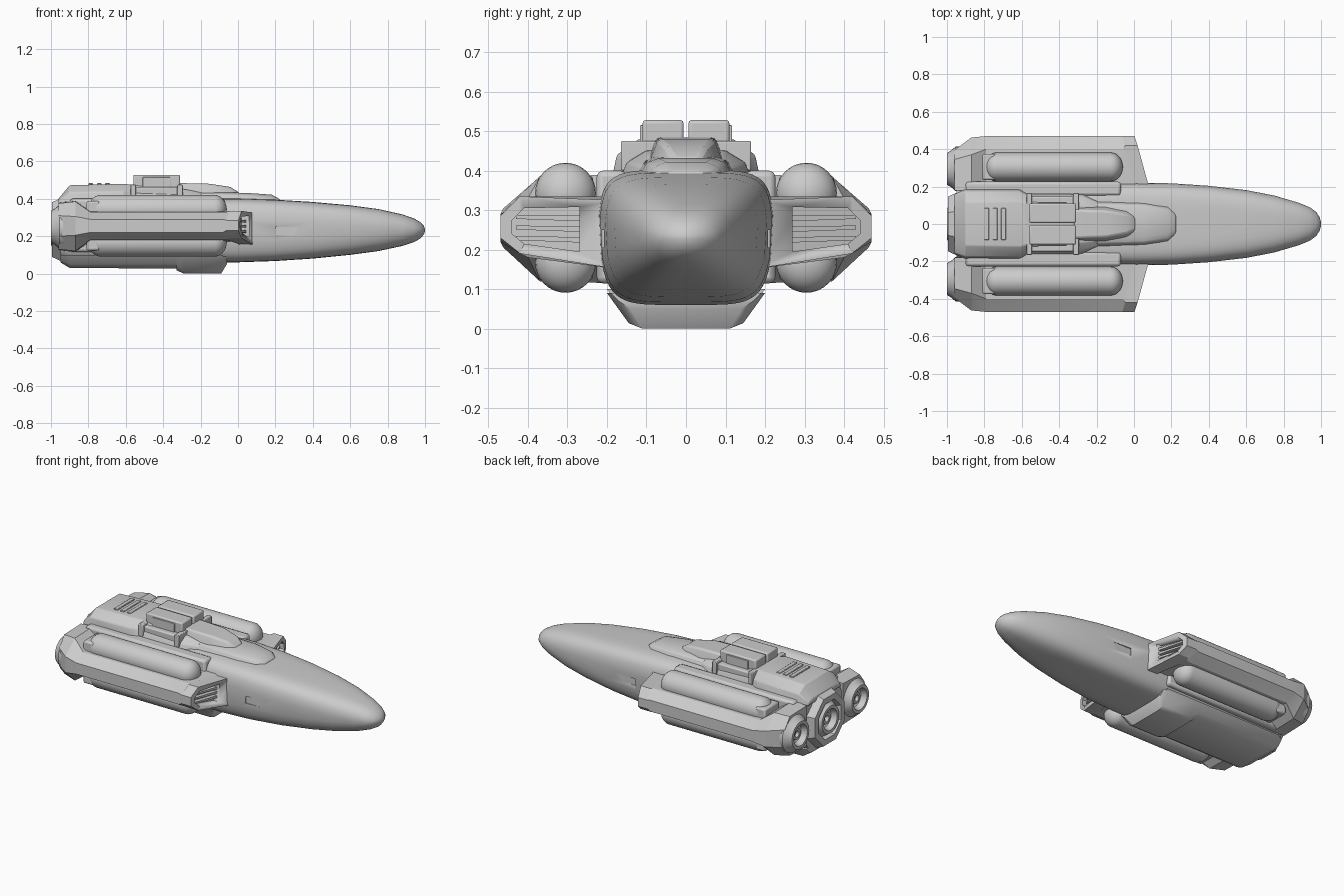
import bpy, bmesh, math

if "Cube" in bpy.data.objects:
    bpy.data.objects.remove(bpy.data.objects["Cube"])

def finish(name, bm, mirror=False, bevel=0, angle=35):
    bmesh.ops.remove_doubles(bm, verts=bm.verts, dist=1e-5)
    bmesh.ops.recalc_face_normals(bm, faces=bm.faces)
    me = bpy.data.meshes.new(name)
    bm.to_mesh(me)
    bm.free()
    ob = bpy.data.objects.new(name, me)
    bpy.context.collection.objects.link(ob)
    bpy.ops.object.select_all(action='DESELECT')
    ob.select_set(True)
    bpy.context.view_layer.objects.active = ob
    bpy.ops.object.shade_smooth_by_angle(angle=math.radians(angle))
    if bevel:
        b = ob.modifiers.new("bevel", 'BEVEL')
        b.width, b.segments, b.limit_method = bevel, 2, 'ANGLE'
    if mirror:
        m = ob.modifiers.new("mirror", 'MIRROR')
        m.use_axis = (False, True, False)
    return ob

def loft(name, rings, **kw):
    bm = bmesh.new()
    vs = [[bm.verts.new(p) for p in r] for r in rings]
    n = len(vs[0])
    for a, b in zip(vs, vs[1:]):
        for i in range(n):
            bm.faces.new((a[i], a[(i + 1) % n], b[(i + 1) % n], b[i]))
    bm.faces.new(vs[0])
    bm.faces.new(vs[-1][::-1])
    return finish(name, bm, **kw)

def box(name, x, y, z, **kw):
    ring = lambda X: [(X, y[0], z[0]), (X, y[1], z[0]), (X, y[1], z[1]), (X, y[0], z[1])]
    return loft(name, [ring(x[0]), ring(x[1])], **kw)

def lathe(name, prof, cy, cz, seg=32, turn=0, **kw):
    ring = lambda x, r: [(x, cy + r * math.cos(2 * math.pi * (i + turn) / seg),
                          cz + r * math.sin(2 * math.pi * (i + turn) / seg)) for i in range(seg)]
    return loft(name, [ring(*p) for p in prof], **kw)

def sym(x, half):
    """Ring from a right-hand half profile, reflected about y = 0."""
    return [(x, y, z) for y, z in half] + [(x, -y, z) for y, z in half[::-1]]

def cut(ob, cutter):
    cutter.hide_render = True
    cutter.hide_viewport = False
    cutter.display_type = 'WIRE'
    m = ob.modifiers.new("cut", 'BOOLEAN')
    m.operation, m.object, m.solver = 'DIFFERENCE', cutter, 'EXACT'
    ob.modifiers.move(len(ob.modifiers) - 1, 0)

# Fuselage: x, half width, bottom, top, squareness
def hull_ring(x, w, lo, hi, n, seg=48):
    pts = []
    for i in range(seg):
        a = 2 * math.pi * (i + .5) / seg
        c, s = math.cos(a), math.sin(a)
        u = math.copysign(abs(c) ** (2 / n), c)
        v = math.copysign(abs(s) ** (2 / n), s)
        taper = 1 - .14 * max(0, -v) - .06 * max(0, v)
        pts.append((x, w * u * taper, (lo + hi) / 2 + (hi - lo) / 2 * v))
    return pts

hull = loft("fuselage", [hull_ring(*s) for s in (
    (-.95, .19, .08, .39, 5), (-.90, .215, .06, .40, 5), (0, .226, .06, .402, 5),
    (.2, .222, .067, .395, 4.8), (.4, .208, .08, .383, 4.4), (.6, .184, .1, .365, 3.8),
    (.75, .154, .12, .345, 3.3), (.88, .115, .148, .316, 2.8), (.94, .09, .168, .295, 2.5),
    (.975, .064, .187, .275, 2.2), (.993, .035, .208, .256, 2), (1, .01, .226, .238, 2))])
# Shallow side recesses
for s in (1, -1):
    cut(hull, box("side_recess_cutter", (.2, .56), sorted((s * .207, s * .3)), (.205, .25)))

# Upper deck, stepping down toward the nose
loft("upper_deck", [sym(x, h) for x, h in (
    (-.96, ((.16, .37), (.155, .39), (.11, .40))),
    (-.90, ((.19, .37), (.175, .435), (.115, .472))),
    (-.61, ((.19, .37), (.175, .44), (.12, .48))),
    (-.57, ((.17, .37), (.15, .43), (.11, .475))),
    (-.28, ((.17, .37), (.15, .42), (.10, .45))),
    (-.18, ((.12, .37), (.11, .41), (.09, .43))))], bevel=.006)
loft("dorsal_ridge", [sym(x, h) for x, h in (
    (-.32, ((.10, .38), (.095, .43), (.075, .484))),
    (-.15, ((.10, .38), (.09, .43), (.07, .480))),
    (-.04, ((.09, .38), (.075, .42), (.05, .463))),
    (.01, ((.07, .38), (.05, .41), (.03, .43))))], bevel=.01)
loft("dorsal_fairing", [sym(x, h) for x, h in (
    (-.2, ((.13, .38), (.105, .425), (.08, .437))),
    (.05, ((.12, .38), (.10, .42), (.07, .431))),
    (.18, ((.10, .38), (.08, .41), (.05, .422))),
    (.225, ((.06, .38), (.05, .393), (.03, .397))))], bevel=.01)
for i in range(3):
    box("deck_vent", (-.80 + i * .045, -.775 + i * .045), (-.085, .085), (.46, .483), bevel=.003)

# Roof unit: twin blocks, side cheeks and cross bands
box("roof_block", (-.56, -.31), (.006, .11), (.42, .528), mirror=True, bevel=.008)
box("roof_cheek", (-.55, -.32), (.09, .148), (.40, .462), mirror=True, bevel=.008)
for x in (-.575, -.325):
    box("roof_bracket", (x, x + .03), (.02, .165), (.40, .475), mirror=True, bevel=.004)
box("roof_band", (-.51, -.36), (.02, .117), (.44, .515), mirror=True, bevel=.003)

# Keel with deeper front block
loft("keel", [sym(x, h) for x, h in (
    (-.95, ((.17, .10), (.14, .07), (.11, .06))),
    (-.90, ((.20, .10), (.165, .05), (.13, .03))),
    (-.08, ((.20, .10), (.165, .05), (.13, .025))))])
loft("keel_block", [sym(x, h) for x, h in (
    (-.33, ((.20, .09), (.16, .04), (.13, .018))),
    (-.29, ((.20, .09), (.145, .014), (.11, 0))),
    (-.09, ((.20, .09), (.145, .014), (.11, 0))),
    (-.06, ((.19, .09), (.17, .07), (.14, .05))))])

# Side sponsons ending in flared engine housings
front = ((.18, .325), (.42, .335), (.47, .285), (.47, .23), (.42, .19), (.18, .152))
mid = ((.18, .335), (.40, .33), (.47, .29), (.47, .22), (.40, .18), (.18, .17))
flare = ((.18, .39), (.37, .385), (.462, .305), (.462, .205), (.37, .12), (.18, .115))
tail = ((.18, .38), (.345, .375), (.395, .31), (.395, .2), (.345, .13), (.18, .125))
sect = lambda x, prof: [(x, y, z) for y, z in prof]
slant = lambda x0, prof: [(x0 - max(0, y - .22) * .33, y, z) for y, z in prof]
wing = loft("sponson", [sect(-.96, tail), sect(-.87, flare), sect(-.79, mid),
                        slant(.0, mid), slant(.02, front), slant(.085, front)],
            mirror=True, angle=20)
mouth = ((.27, .308), (.41, .305), (.44, .275), (.44, .24), (.41, .215), (.27, .195))
cut(wing, loft("intake_cutter", [slant(.035, mouth), slant(.2, mouth)]))
for i in range(3):
    z = .218 + i * .027
    loft("intake_slat", [slant(.03, ((.265, z), (.43, z + .006), (.43, z + .016), (.265, z + .014))),
                         slant(.06, ((.265, z), (.43, z + .006), (.43, z + .016), (.265, z + .014)))],
         mirror=True)
box("shoulder", (-.9, -.07), (.15, .226), (.115, .40), mirror=True, bevel=.015)

# Long rounded tanks above and below each sponson
def tank_profile(x0, x1, r, e, steps=7):
    q = [math.pi / 2 * i / steps for i in range(steps + 1)]
    back = [(x0 + e * (1 - math.sin(a)), max(.003, r * math.cos(a))) for a in q[::-1]]
    nose = [(x1 - e * (1 - math.sin(a)), max(.003, r * math.cos(a))) for a in q]
    return back + nose

for label, z in (("upper", .343), ("lower", .168)):
    lathe(label + "_tank", tank_profile(-.8, -.06, .077, .065), .305, z, mirror=True)
    box(label + "_tank_clamp", (-.81, -.74), (.235, .375), sorted((.255, z + (.045 if z > .25 else -.045))),
        mirror=True, bevel=.01)

# Engines: side nozzles, centre collar and centre nozzle
nozzle = [(-.88, .125), (-.955, .118), (-.975, .10), (-1, .085), (-1, .066), (-.965, .055),
          (-.955, .04), (-.975, .035), (-.975, .02), (-.95, .005)]
lathe("side_engine", nozzle, .295, .25, mirror=True)
lathe("centre_collar", [(-.9, .19), (-.955, .178), (-.995, .158), (-.995, .12), (-.955, .105)],
      0, .235, seg=8, turn=.5, angle=20)
lathe("centre_engine", nozzle, 0, .235)
